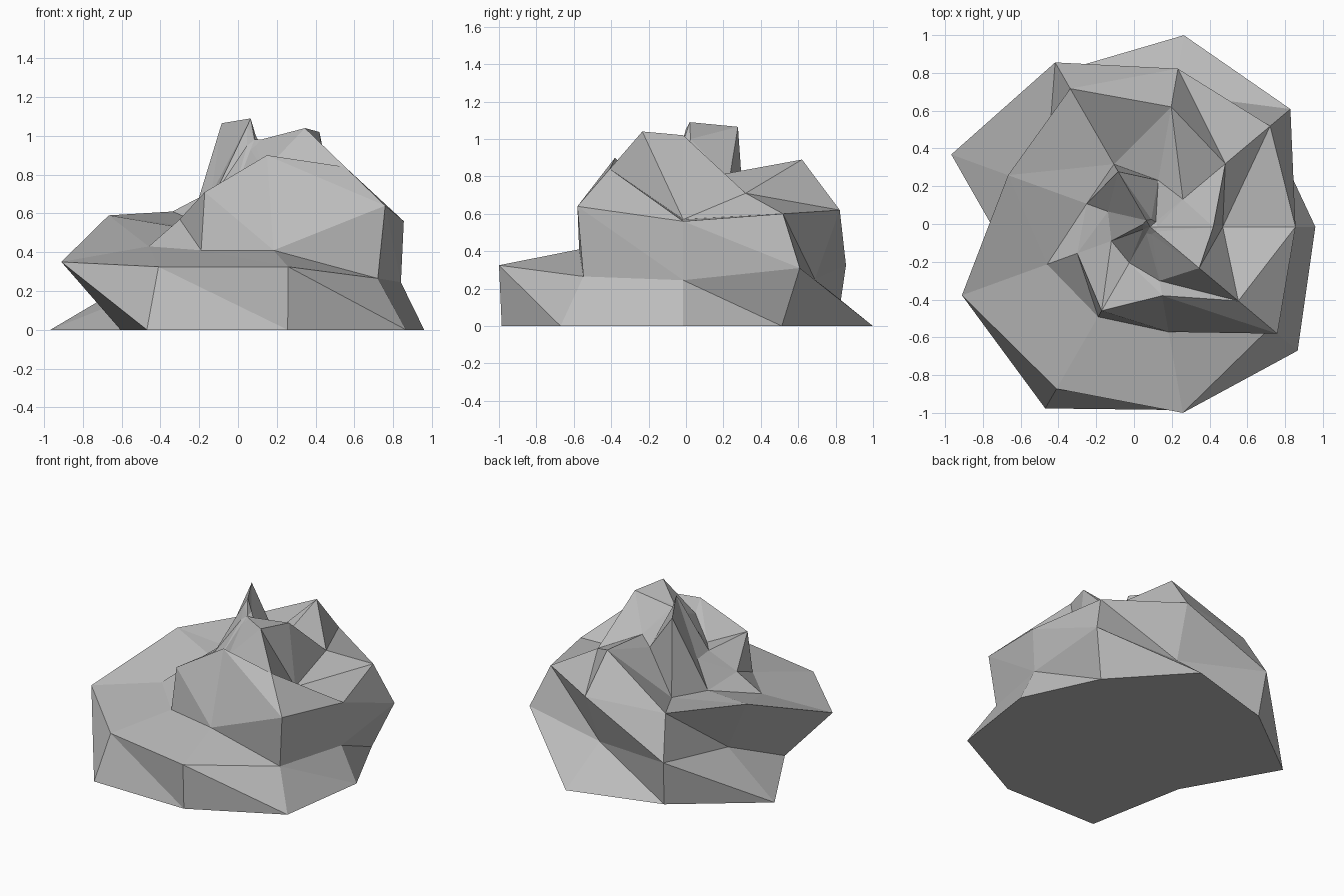
import bpy
import bmesh
from math import cos, sin, tau

cube = bpy.data.objects.get("Cube")
if cube:
    bpy.data.objects.remove(cube, do_unlink=True)

SIDES = 9
CENTRE_X, CENTRE_Y = 0.085, -0.015

# Each ring: radii and heights, counter-clockwise from +x
foot = ([.875, .82, 1.03, .95, 1.12, .735, 1.11, .985, 1.02],
        [0] * SIDES)
lower_wall = ([.755, .97, .715, 1.005, .59, 1.06, .99, 1.0, .83],
              [.245, .31, .25, .325, .2, .35, .325, .325, .265])
shoulder = ([.77, .83, .85, .845, .8, .58, .55, .565, .88],
            [.56, .6, .62, .61, .59, .43, .41, .41, .64])
slope = ([.385, .52, .645, .383, .357, .41, .513, .37, .61],
         [.57, .71, .89, .51, .52, .57, .71, .9, .84])
crest = ([.335, .227, .25, .338, .237, .218, .22, .29, .34],
         [1.02, .8, .78, 1.065, .7, .7, .69, .82, 1.04])
tip = ([.04] * SIDES,
       [.98, .96, 1.0, 1.09, 1.05, .95, .93, .95, .98])


def add_ring(bm, radii, heights):
    verts = []
    for i, (radius, height) in enumerate(zip(radii, heights)):
        angle = tau * i / SIDES
        verts.append(bm.verts.new((CENTRE_X + radius * cos(angle),
                                   CENTRE_Y + radius * sin(angle), height)))
    return verts


def bridge(bm, low, high):
    for i in range(SIDES):
        j = (i + 1) % SIDES
        bm.faces.new((low[i], low[j], high[i]))
        bm.faces.new((low[j], high[j], high[i]))


# Rock shell built ring by ring
bm = bmesh.new()
rings = [add_ring(bm, *ring)
         for ring in (foot, lower_wall, shoulder, slope, crest, tip)]
for low, high in zip(rings, rings[1:]):
    bridge(bm, low, high)

# Flat underside and small cap at the tip
bm.faces.new(reversed(rings[0]))
pole = bm.verts.new((CENTRE_X, CENTRE_Y, .98))
for i in range(SIDES):
    bm.faces.new((rings[-1][i], rings[-1][(i + 1) % SIDES], pole))

mesh = bpy.data.meshes.new("rock")
bm.to_mesh(mesh)
bm.free()

# Plain grey stone
stone = bpy.data.materials.new("grey_stone")
stone.use_nodes = True
colour = (.5, .5, .5, 1)
stone.diffuse_color = colour
shader = next(n for n in stone.node_tree.nodes if n.type == 'BSDF_PRINCIPLED')
shader.inputs["Base Color"].default_value = colour
shader.inputs["Roughness"].default_value = .9
mesh.materials.append(stone)

rock = bpy.data.objects.new("rock", mesh)
bpy.context.collection.objects.link(rock)
